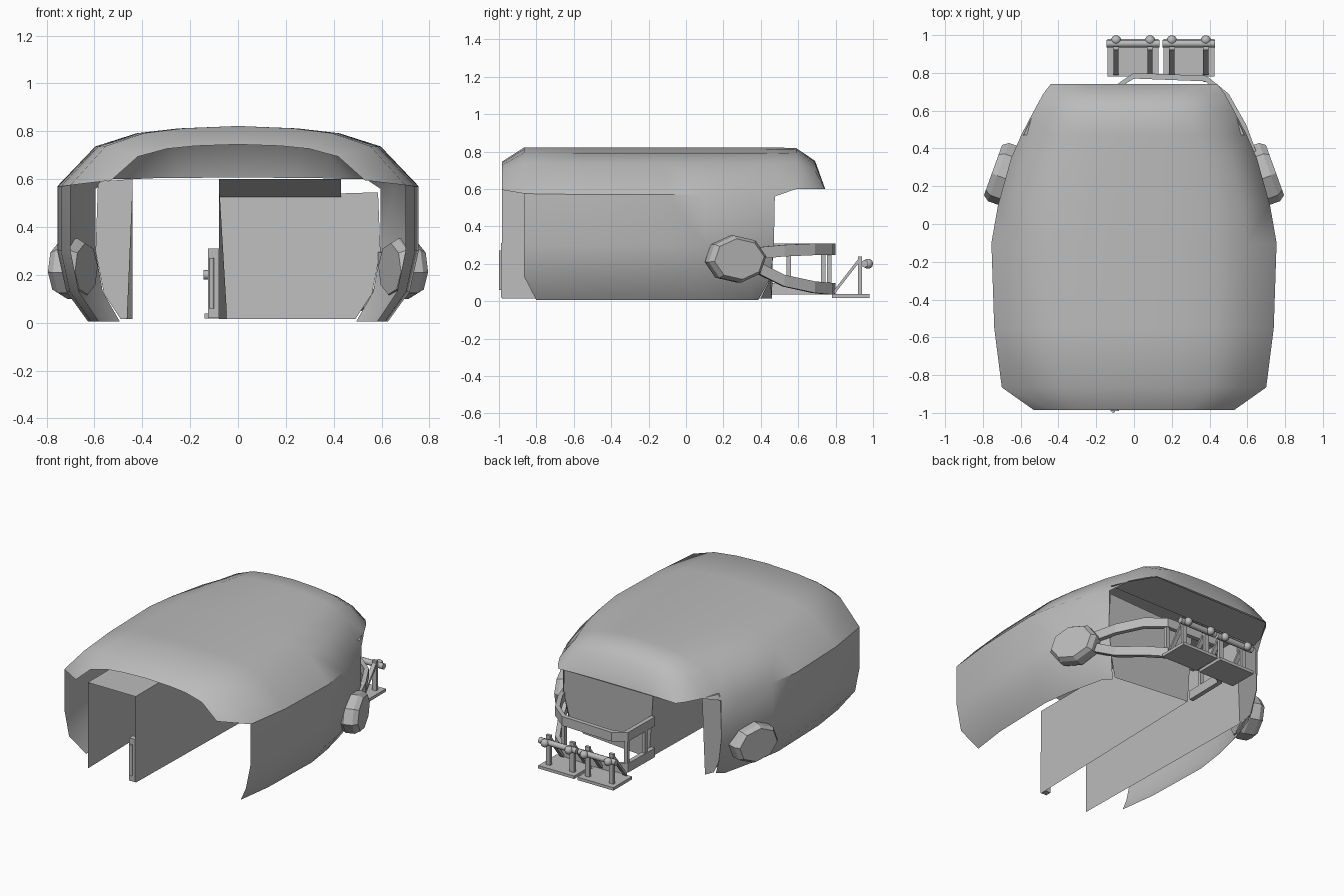
import bpy, bmesh, math
from mathutils import Vector

if "Cube" in bpy.data.objects:
    bpy.data.objects.remove(bpy.data.objects["Cube"])

grey = bpy.data.materials.new("plain grey")
grey.diffuse_color = (0.5, 0.5, 0.5, 1)
grey.use_nodes = True
grey.node_tree.nodes["Principled BSDF"].inputs["Base Color"].default_value = grey.diffuse_color


def finish(name, bm, smooth=None):
    bmesh.ops.recalc_face_normals(bm, faces=bm.faces)
    me = bpy.data.meshes.new(name)
    bm.to_mesh(me)
    bm.free()
    me.materials.append(grey)
    ob = bpy.data.objects.new(name, me)
    bpy.context.collection.objects.link(ob)
    if smooth:
        bpy.ops.object.select_all(action='DESELECT')
        ob.select_set(True)
        bpy.context.view_layer.objects.active = ob
        bpy.ops.object.shade_smooth_by_angle(angle=math.radians(smooth))
    return ob


def sheet(name, pts):
    bm = bmesh.new()
    bm.faces.new([bm.verts.new(p) for p in pts])
    return finish(name, bm)


def box(name, lo, hi):
    bm = bmesh.new()
    bmesh.ops.create_cube(bm, size=1)
    for v in bm.verts:
        v.co = [lo[i] + (v.co[i] + 0.5) * (hi[i] - lo[i]) for i in range(3)]
    return finish(name, bm)


def rod(name, a, b, r, n=8):
    a, b = Vector(a), Vector(b)
    bm = bmesh.new()
    bmesh.ops.create_cone(bm, cap_ends=True, segments=n, radius1=r, radius2=r,
                          depth=(b - a).length)
    q = (b - a).to_track_quat('Z', 'Y')
    for v in bm.verts:
        v.co = q @ v.co + (a + b) / 2
    return finish(name, bm, 50)


def rail(name, pts, half_w, half_h):
    # rectangular bar swept along a path
    pts = [Vector(p) for p in pts]
    bm = bmesh.new()
    rings = []
    for i, p in enumerate(pts):
        t = pts[min(i + 1, len(pts) - 1)] - pts[max(i - 1, 0)]
        n = Vector((t.y, -t.x, 0)).normalized() * half_w
        u = Vector((0, 0, half_h))
        rings.append([bm.verts.new(p + c) for c in (n + u, u - n, -u - n, n - u)])
    for a, b in zip(rings, rings[1:]):
        for k in range(4):
            bm.faces.new((a[k], a[(k + 1) % 4], b[(k + 1) % 4], b[k]))
    bm.faces.new(rings[0])
    bm.faces.new(rings[-1])
    return finish(name, bm)


# Outer shell: half cross-sections lofted along y (y, half width, rim z, top z)
stations = [(-0.985, 0.53, 0.595, 0.745), (-0.865, 0.70, 0.575, 0.822),
            (-0.55, 0.74, 0.57, 0.822), (-0.1, 0.755, 0.57, 0.822),
            (0.1, 0.72, 0.57, 0.822), (0.35, 0.65, 0.565, 0.822),
            (0.475, 0.595, 0.56, 0.822), (0.59, 0.535, 0.60, 0.818),
            (0.69, 0.48, 0.60, 0.75), (0.742, 0.44, 0.60, 0.606)]
upper = [(0, 1), (0.33, 0.96), (0.56, 0.88), (0.79, 0.66), (1, 0)]
lower = [(1, 0.3), (0.95, 0.13), (0.83, 0.005)]
bm = bmesh.new()
for side in (1, -1):
    grid = []
    for i, (y, w, rim, top) in enumerate(stations):
        row = [(side * f * w, y, rim + g * (top - rim)) for f, g in upper]
        for k, (f, z) in enumerate(lower):
            dy = 0
            if i == 1 and k == 2:
                dy = 0.065
            if i == 6:
                dy = (-0.005, -0.02, -0.09)[k]
            row.append((side * f * w, y + dy, z))
        grid.append([bm.verts.new(p) for p in row])
    for i in range(len(grid) - 1):
        rows = 7 if 1 <= i <= 5 else 4      # open front corners and back window
        for k in range(rows):
            bm.faces.new((grid[i][k], grid[i][k + 1], grid[i + 1][k + 1], grid[i + 1][k]))
bmesh.ops.remove_doubles(bm, verts=bm.verts, dist=0.0005)
bmesh.ops.delete(bm, geom=[v for v in bm.verts if not v.link_faces], context='VERTS')
finish("outer_shell", bm, 40)

# Central passage: two walls and a ceiling
sheet("passage_wall_left", [(-0.44, -0.985, 0.6), (-0.44, 0.46, 0.6),
                            (-0.465, 0.46, 0.015), (-0.44, -0.985, 0.015)])
sheet("passage_wall_right", [(-0.08, -0.985, 0.6), (-0.08, 0.46, 0.6),
                             (-0.045, 0.46, 0.015), (-0.08, -0.985, 0.015)])
sheet("passage_ceiling", [(-0.44, -0.985, 0.6), (-0.08, -0.985, 0.6),
                          (-0.08, 0.46, 0.6), (-0.44, 0.46, 0.6)])

# Back bulkheads and sloped ceiling beside the passage
sheet("bulkhead_left", [(-0.44, 0.46, 0.6), (-0.585, 0.47, 0.59), (-0.595, 0.465, 0.3),
                        (-0.56, 0.45, 0.12), (-0.49, 0.40, 0.015), (-0.465, 0.46, 0.015)])
sheet("bulkhead_right", [(-0.08, 0.46, 0.525), (0.585, 0.47, 0.545), (0.595, 0.465, 0.3),
                         (0.56, 0.45, 0.12), (0.49, 0.40, 0.015), (-0.045, 0.46, 0.015)])
sheet("sloped_ceiling", [(-0.08, 0.2, 0.6), (0.43, 0.2, 0.6),
                         (0.43, 0.46, 0.525), (-0.08, 0.46, 0.525)])
sheet("overhang_soffit", [(-0.585, 0.47, 0.6), (0.585, 0.47, 0.6), (0.53, 0.59, 0.6),
                          (0.44, 0.74, 0.6), (-0.44, 0.74, 0.6), (-0.53, 0.59, 0.6)])

# Handle on the front edge of the passage wall
box("handle_plate", (-0.125, -0.99, 0.02), (-0.08, -0.95, 0.31))
rod("handle_bar", (-0.11, -0.99, 0.06), (-0.11, -0.99, 0.27), 0.01)

# Eight-sided side pods, tilted toward the back
for side, label in ((1, "right"), (-1, "left")):
    axis = Vector((side * 0.94, 0.34, 0))
    along = Vector((-side * 0.34, 0.94, 0))
    centre = Vector((side * 0.69, 0.265, 0.225))
    bm = bmesh.new()
    rings = []
    for d, s in ((-0.06, 0.85), (-0.03, 1), (0.03, 1), (0.06, 0.86)):
        rings.append([bm.verts.new(centre + axis * d
                                   + along * 0.165 * s * math.cos(a)
                                   + Vector((0, 0, 0.127 * s * math.sin(a))))
                      for a in [k * math.pi / 4 + 0.12 for k in range(8)]])
    for a, b in zip(rings, rings[1:]):
        for k in range(8):
            bm.faces.new((a[k], a[(k + 1) % 8], b[(k + 1) % 8], b[k]))
    bm.faces.new(rings[0])
    bm.faces.new(rings[-1])
    finish("side_pod_" + label, bm)

# Guard rails wrapping round the back
plan = [(0.64, 0.36), (0.58, 0.52), (0.49, 0.68), (0.38, 0.77),
        (0.0, 0.785), (-0.07, 0.74), (-0.075, 0.46)]
heights = {"upper": (0.255, 0.27, 0.277, 0.277, 0.277, 0.277, 0.277),
           "lower": (0.19, 0.11, 0.075, 0.066, 0.066, 0.066, 0.066)}
for label, zs in heights.items():
    rail("guard_rail_" + label, [(x, y, z) for (x, y), z in zip(plan, zs)], 0.015, 0.031)
for i, (x, y) in enumerate([(0.38, 0.765), (-0.07, 0.735), (-0.075, 0.55)]):
    box(f"guard_post_{i}", (x - 0.012, y - 0.012, 0.06), (x + 0.012, y + 0.012, 0.28))

# Two step units: base plate, crossbar, posts, braces and round end caps
for n, x0 in enumerate((-0.14, 0.155)):
    x1 = x0 + 0.27
    box(f"step_plate_{n}", (x0, 0.78, 0.018), (x1, 0.98, 0.038))
    rod(f"step_bar_{n}", (x0 - 0.005, 0.955, 0.2), (x1 + 0.005, 0.955, 0.2), 0.02)
    for m, x in enumerate((x0 + 0.045, x1 - 0.045)):
        box(f"step_post_{n}_{m}", (x - 0.016, 0.92, 0.035), (x + 0.016, 0.94, 0.24))
        rail(f"step_brace_{n}_{m}", [(x, 0.79, 0.045), (x, 0.93, 0.225)], 0.014, 0.012)
        bm = bmesh.new()
        bmesh.ops.create_uvsphere(bm, u_segments=10, v_segments=6, radius=0.027)
        bmesh.ops.translate(bm, verts=bm.verts, vec=(x, 0.973, 0.2))
        finish(f"step_cap_{n}_{m}", bm, 60)
